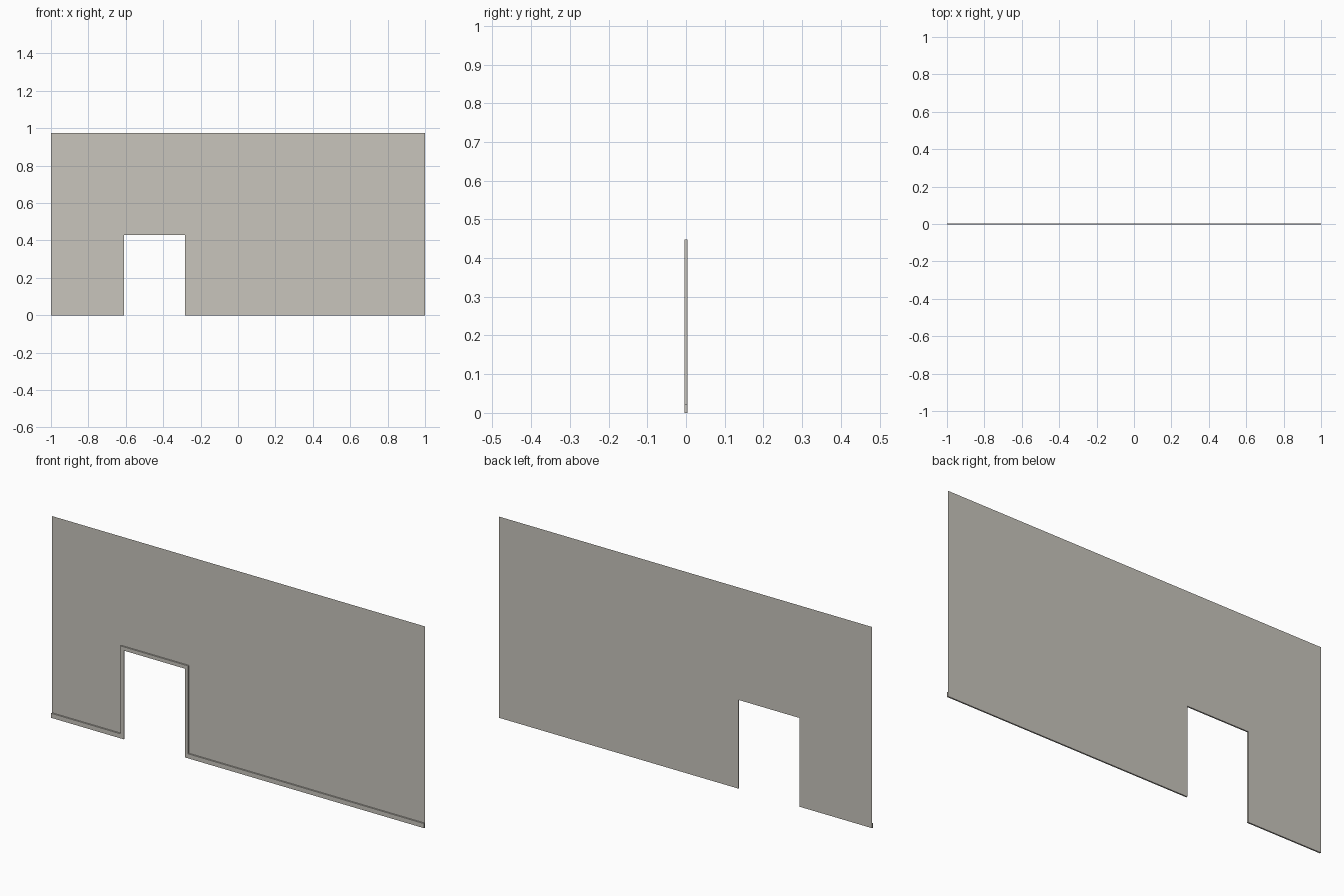
import bpy, bmesh

if "Cube" in bpy.data.objects:
    bpy.data.objects.remove(bpy.data.objects["Cube"])

# Main sizes
H = 0.975                       # wall height
L, R, TOP = -0.61, -0.283, 0.43 # doorway opening
T = 0.018                       # trim width
BACK, FRONT = 0.0035, -0.0035   # wall plane and trim face

plaster = bpy.data.materials.new("warm_grey_plaster")
plaster.diffuse_color = (0.58, 0.555, 0.505, 1)
plaster.use_nodes = True
plaster.node_tree.nodes["Principled BSDF"].inputs["Base Color"].default_value = plaster.diffuse_color


def sheet(name, outline, depth=0.0):
    """Front-facing outline in x-z; depth adds side walls back to the wall plane."""
    bm = bmesh.new()
    y = BACK - depth
    front = [bm.verts.new((x, y, z)) for x, z in outline]
    bm.faces.new(front)
    if depth:
        back = [bm.verts.new((x, BACK, z)) for x, z in outline]
        n = len(outline)
        for i in range(n):
            j = (i + 1) % n
            bm.faces.new((front[j], front[i], back[i], back[j]))
    me = bpy.data.meshes.new(name)
    bm.to_mesh(me)
    bm.free()
    me.materials.append(plaster)
    ob = bpy.data.objects.new(name, me)
    bpy.context.collection.objects.link(ob)
    return ob


# Thin wall with the doorway cut out
sheet("wall", [(-1, 0), (L, 0), (L, TOP), (R, TOP), (R, 0), (1, 0), (1, H), (-1, H)])

# Door surround on the front
sheet("door_trim", [(L - T, 0), (L, 0), (L, TOP), (R, TOP), (R, 0), (R + T, 0),
                    (R + T, TOP + T), (L - T, TOP + T)], BACK - FRONT)

# Skirting boards either side of the doorway
for name, x0, x1 in (("left_skirting", -1, L - T), ("right_skirting", R + T, 1)):
    sheet(name, [(x0, 0), (x1, 0), (x1, 0.022), (x0, 0.022)], BACK - FRONT)
